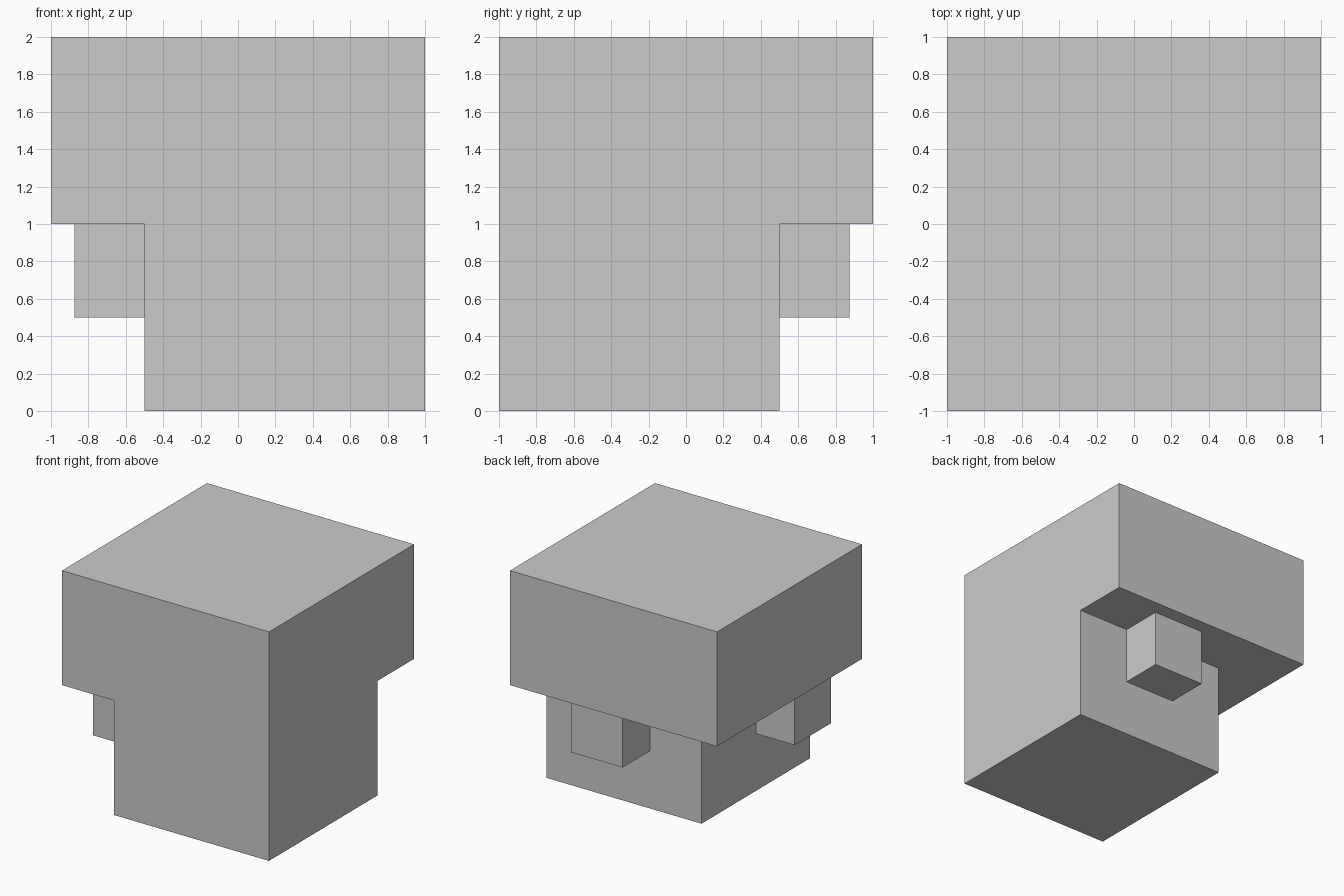
import bpy

if "Cube" in bpy.data.objects:
    bpy.data.objects.remove(bpy.data.objects["Cube"])


def box(name, x, y, z):
    """Axis-aligned box from its (min, max) range on each axis."""
    bpy.ops.mesh.primitive_cube_add(size=1, location=[sum(r) / 2 for r in (x, y, z)])
    obj = bpy.context.object
    obj.name = name
    obj.scale = [r[1] - r[0] for r in (x, y, z)]
    bpy.ops.object.transform_apply(location=False, rotation=False, scale=True)
    return obj


def cut(target, cutter):
    mod = target.modifiers.new(cutter.name, 'BOOLEAN')
    mod.operation = 'DIFFERENCE'
    mod.solver = 'EXACT'
    mod.object = cutter
    cutter.hide_render = True
    cutter.hide_set(True)


# Main block, undercut along the left and the back of its lower half
body = box("body", (-1, 1), (-1, 1), (0, 2))
cut(body, box("left_undercut_cutter", (-1.5, -0.5), (-1.5, 1.5), (-0.5, 1)))
cut(body, box("back_undercut_cutter", (-1.6, 1.6), (0.5, 1.6), (-0.6, 1)))

# Square pegs tucked under the overhang
box("left_peg", (-0.875, -0.5), (-0.75, -0.25), (0.5, 1))
box("back_peg", (0, 0.5), (0.5, 0.875), (0.5, 1))
